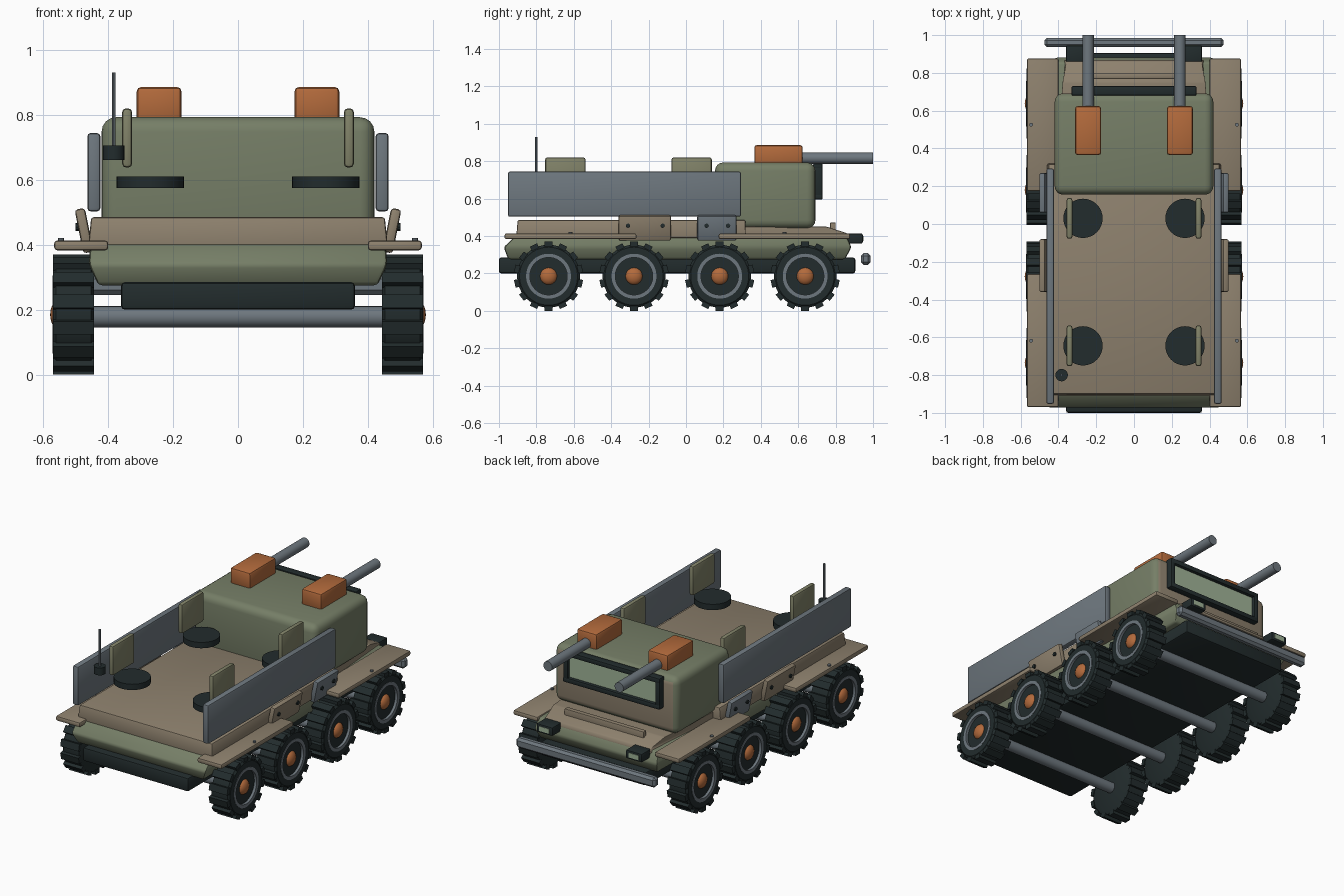
import bpy, bmesh, math
from mathutils import Matrix, Vector

if "Cube" in bpy.data.objects:
    bpy.data.objects.remove(bpy.data.objects["Cube"], do_unlink=True)


def material(name, r, g, b):
    m = bpy.data.materials.new(name)
    m.use_nodes = True
    m.diffuse_color = (r, g, b, 1)
    bsdf = m.node_tree.nodes["Principled BSDF"]
    bsdf.inputs["Base Color"].default_value = (r, g, b, 1)
    bsdf.inputs["Roughness"].default_value = 0.7
    return m


GREEN = material("army green", 0.18, 0.21, 0.135)
TAN = material("desert tan", 0.27, 0.22, 0.155)
OLIVE = material("olive", 0.22, 0.225, 0.14)
GREY = material("steel grey", 0.155, 0.185, 0.21)
DARK = material("dark rubber", 0.016, 0.025, 0.026)
ORANGE = material("rust orange", 0.45, 0.145, 0.045)
GLASS = material("pale glass", 0.35, 0.45, 0.31)


def finish(name, bm, *mats):
    bmesh.ops.recalc_face_normals(bm, faces=bm.faces)
    mesh = bpy.data.meshes.new(name)
    for f in bm.faces:
        f.smooth = True
    bm.to_mesh(mesh)
    bm.free()
    mesh.set_sharp_from_angle(angle=math.radians(35))
    for m in mats:
        mesh.materials.append(m)
    ob = bpy.data.objects.new(name, mesh)
    bpy.context.scene.collection.objects.link(ob)
    return ob


def bevel(bm, width, segments=2):
    if width:
        bmesh.ops.bevel(bm, geom=bm.edges[:], offset=width, segments=segments,
                        profile=0.5, affect='EDGES', clamp_overlap=True)


def box(name, x, y, z, mat, width=0.008, segments=2, tilt=0):
    bm = bmesh.new()
    size = [b - a for a, b in (x, y, z)]
    mid = Vector([(a + b) / 2 for a, b in (x, y, z)])
    bmesh.ops.create_cube(bm, size=1, matrix=Matrix.Diagonal((*size, 1)))
    bevel(bm, width, segments)
    bm.transform(Matrix.Translation(mid) @ Matrix.Rotation(tilt, 4, 'Y'))
    return finish(name, bm, mat)


def mirrored(x, s):
    return tuple(sorted((x[0] * s, x[1] * s)))


def add_cylinder(bm, centre, radius, length, axis='Z', sides=32):
    turn = {'Z': Matrix(), 'X': Matrix.Rotation(math.pi / 2, 4, 'Y'),
            'Y': Matrix.Rotation(math.pi / 2, 4, 'X')}[axis]
    bmesh.ops.create_cone(bm, cap_ends=True, segments=sides, radius1=radius, radius2=radius,
                          depth=length, matrix=Matrix.Translation(centre) @ turn)


def cylinder(name, centre, radius, length, mat, axis='Z', sides=32):
    bm = bmesh.new()
    add_cylinder(bm, centre, radius, length, axis, sides)
    return finish(name, bm, mat)


def loft(name, rings, mat, width):
    """Stack of rectangles: z, half width at the -y end, half width at the +y end, y range."""
    bm = bmesh.new()
    loops = [[bm.verts.new(p) for p in ((-a, y0, z), (a, y0, z), (b, y1, z), (-b, y1, z))]
             for z, a, b, y0, y1 in rings]
    bm.faces.new(loops[0])
    bm.faces.new(loops[-1])
    for low, high in zip(loops, loops[1:]):
        for i in range(4):
            j = (i + 1) % 4
            bm.faces.new((low[i], low[j], high[j], high[i]))
    bevel(bm, width)
    return finish(name, bm, mat)


# Chassis and hull
box("chassis_floor", (-0.36, 0.36), (-1, 0.905), (0.2, 0.285), DARK, 0.012)
loft("lower_hull", [(0.275, 0.43, 0.40, -0.95, 0.85), (0.34, 0.46, 0.42, -0.975, 0.885),
                    (0.405, 0.455, 0.41, -0.905, 0.855)], GREEN, 0.012)
loft("cargo_deck", [(0.39, 0.462, 0.462, -0.908, 0.32), (0.485, 0.452, 0.452, -0.9, 0.318)],
     TAN, 0.008)
loft("hood", [(0.39, 0.41, 0.37, 0.3, 0.87), (0.415, 0.41, 0.36, 0.3, 0.86),
              (0.45, 0.41, 0.38, 0.3, 0.75)], TAN, 0.006)
box("hood_ridge", (-0.27, 0.27), (0.77, 0.8), (0.41, 0.472), TAN, 0.005)

# Cab with a tan front face
cab = box("cab", (-0.42, 0.42), (0.155, 0.692), (0.44, 0.793), GREEN, 0.045, 4)
cab.data.materials.append(TAN)
for face in cab.data.polygons:
    if face.normal.y > 0.9 or face.normal.z < -0.9:
        face.material_index = 1

# Windshield
for label, z in (("top", (0.757, 0.787)), ("bottom", (0.595, 0.625))):
    box("windshield_frame_" + label, (-0.33, 0.33), (0.68, 0.73), z, DARK, 0.006)
for s, label in ((1, "left"), (-1, "right")):
    box("windshield_frame_" + label, mirrored((0.298, 0.33), s), (0.68, 0.729),
        (0.6, 0.782), DARK, 0.006)
box("windshield_glass", (-0.305, 0.305), (0.685, 0.71), (0.62, 0.762), GLASS, 0)

# Front bar
box("front_bar", (-0.475, 0.475), (0.936, 0.986), (0.246, 0.308), GREY, 0.014, 1)


def wheel(name, s, y):
    """Tyre with raised lugs, steel ring and domed hub."""
    z, r = 0.185, 0.185
    bm = bmesh.new()
    profile = [(0.443, 0), (0.443, 0.15), (0.452, 0.168), (0.56, 0.168), (0.57, 0.155),
               (0.57, 0.12), (0.556, 0.1), (0.556, 0)]
    verts = [bm.verts.new((x, 0, h)) for x, h in profile]
    edges = [bm.edges.new(pair) for pair in zip(verts, verts[1:])]
    bmesh.ops.spin(bm, geom=verts + edges, cent=(0, 0, 0), axis=(1, 0, 0),
                   angle=math.tau, steps=42, use_duplicate=False)
    bmesh.ops.remove_doubles(bm, verts=bm.verts, dist=0.0001)
    lugs = 14
    for i in range(lugs):
        turn = Matrix.Rotation(math.tau * i / lugs, 4, 'X')
        place = Matrix.Translation((0.5065, 0, r - 0.0125))
        bmesh.ops.create_cube(bm, size=1, matrix=turn @ place @ Matrix.Diagonal((0.125, 0.042, 0.025, 1)))
    bm.transform(Matrix.Translation((0, y, z)) @ Matrix.Diagonal((s, 1, 1, 1)))
    finish(name + "_tyre", bm, DARK)

    bm = bmesh.new()
    ring = [bm.verts.new((x, 0, h)) for x, h in ((0.55, 0.1), (0.572, 0.1), (0.572, 0.12), (0.55, 0.12))]
    edges = [bm.edges.new((ring[i], ring[(i + 1) % 4])) for i in range(4)]
    bmesh.ops.spin(bm, geom=ring + edges, cent=(0, 0, 0), axis=(1, 0, 0),
                   angle=math.tau, steps=42, use_duplicate=False)
    bmesh.ops.remove_doubles(bm, verts=bm.verts, dist=0.0001)
    bm.transform(Matrix.Translation((s * 0.0, y, z)) @ Matrix.Diagonal((s, 1, 1, 1)))
    finish(name + "_ring", bm, GREY)

    bm = bmesh.new()
    bmesh.ops.create_uvsphere(bm, u_segments=20, v_segments=12, radius=0.047)
    bm.transform(Matrix.Translation((s * 0.548, y, z)) @ Matrix.Diagonal((0.65, 1, 1, 1)))
    finish(name + "_hub", bm, ORANGE)


# Running gear
for i, y in enumerate((-0.735, -0.278, 0.18, 0.637), 1):
    cylinder(f"axle_{i}", (0, y, 0.178), 0.033, 0.9, GREY, 'X', 20)
    for s, side in ((1, "left"), (-1, "right")):
        wheel(f"{side}_wheel_{i}", s, y)

for s, side in ((1, "left"), (-1, "right")):
    # Fenders with rivets
    for label, span in (("rear", (-0.97, -0.265)), ("front", (0.175, 0.877))):
        box(f"{side}_{label}_fender", mirrored((0.4, 0.566), s), span, (0.383, 0.413), TAN, 0.009)
        cylinder(f"{side}_{label}_fender_rivet", (s * 0.545, sum(span) / 2, 0.415), 0.01, 0.012,
                 GREY, 'Z', 10)

    # Tall side boards
    box(side + "_side_board", mirrored((0.424, 0.464), s), (-0.952, 0.294), (0.503, 0.744), GREY, 0.01)

    # Tilted side plates with bolts
    for label, span, mat in (("long", (-0.36, -0.08), TAN), ("short", (0.06, 0.27), GREY)):
        box(f"{side}_{label}_side_plate", mirrored((0.458, 0.49), s), span, (0.375, 0.512),
            mat, 0.01, 2, s * 0.2)
        for y in (span[0] + 0.05, span[1] - 0.045):
            cylinder(f"{side}_{label}_plate_bolt", (s * 0.488, y, 0.455), 0.012, 0.026, DARK, 'X', 8)

    # Seats with side backrests
    for label, y in (("rear", -0.645), ("front", 0.03)):
        cylinder(f"{side}_{label}_seat", (s * 0.27, y, 0.593), 0.104, 0.036, DARK)
        box(f"{side}_{label}_backrest", mirrored((0.326, 0.357), s), (y - 0.108, y + 0.108),
            (0.638, 0.82), OLIVE, 0.012)

    # Roof guns
    box(side + "_gun_housing", mirrored((0.174, 0.312), s), (0.365, 0.624), (0.78, 0.886), ORANGE, 0.014)
    cylinder(side + "_gun_barrel", (s * 0.243, 0.8, 0.816), 0.03, 0.4, GREY, 'Y', 20)

    # Headlights
    box(side + "_headlight", mirrored((0.25, 0.36), s), (0.85, 0.945), (0.36, 0.413), DARK, 0.007)
    box(side + "_headlight_lens", mirrored((0.27, 0.34), s), (0.941, 0.948), (0.372, 0.401), GLASS, 0)

# Antenna
cylinder("antenna_base", (-0.383, -0.8, 0.684), 0.033, 0.045, DARK, 'Z', 20)
cylinder("antenna_rod", (-0.383, -0.8, 0.81), 0.006, 0.24, GREY, 'Z', 10)
